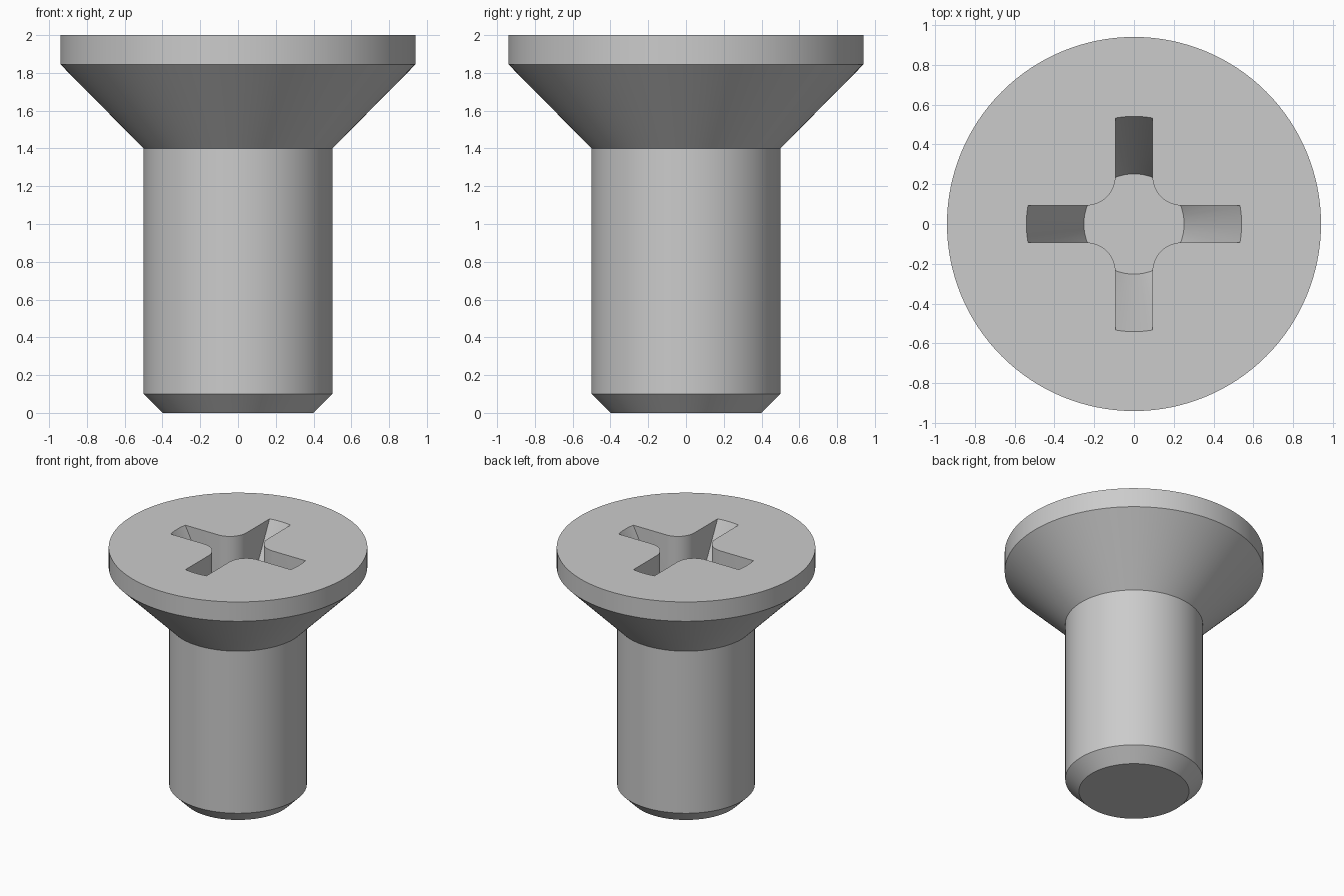
import bpy, bmesh, math

cube = bpy.data.objects.get("Cube")
if cube:
    bpy.data.objects.remove(cube, do_unlink=True)

SEGMENTS = 128
TOP, DEPTH = 2.0, 0.59            # head height and recess depth
R_RIM, R_FLOOR = 0.541, 0.252     # recess radius at the rim and at its floor
ARM, FILLET = 0.093, 0.147        # half width of a slot arm, inner corner radius

steel = bpy.data.materials.new("steel grey")
steel.use_nodes = True
colour = (0.6, 0.6, 0.6, 1)
steel.diffuse_color = colour
steel.node_tree.nodes["Principled BSDF"].inputs["Base Color"].default_value = colour


def stack(name, rings):
    """Closed solid from a list of equally sized rings of points, bottom to top."""
    bm = bmesh.new()
    loops = [[bm.verts.new(p) for p in ring] for ring in rings]
    n = len(loops[0])
    for low, high in zip(loops, loops[1:]):
        for i in range(n):
            j = (i + 1) % n
            bm.faces.new((low[i], low[j], high[j], high[i]))
    bm.faces.new(loops[0][::-1])
    bm.faces.new(loops[-1])
    bmesh.ops.recalc_face_normals(bm, faces=bm.faces)
    mesh = bpy.data.meshes.new(name)
    bm.to_mesh(mesh)
    bm.free()
    mesh.materials.append(steel)
    obj = bpy.data.objects.new(name, mesh)
    bpy.context.collection.objects.link(obj)
    return obj


def circle(r, z):
    angles = [2 * math.pi * i / SEGMENTS for i in range(SEGMENTS)]
    return [(r * math.cos(a), r * math.sin(a), z) for a in angles]


def cross(z):
    """Plus-shaped outline with rounded inner corners."""
    corner = [(0.8, ARM)]
    c = ARM + FILLET
    for i in range(13):
        a = math.radians(270 - 90 * i / 12)
        corner.append((c + FILLET * math.cos(a), c + FILLET * math.sin(a)))
    corner.append((ARM, 0.8))
    points = []
    for k in range(4):
        co, si = round(math.cos(k * math.pi / 2)), round(math.sin(k * math.pi / 2))
        points += [(x * co - y * si, x * si + y * co, z) for x, y in corner]
    return points


def boolean(target, tool, operation):
    mod = target.modifiers.new(operation.lower(), 'BOOLEAN')
    mod.operation, mod.object, mod.solver = operation, tool, 'EXACT'
    bpy.ops.object.select_all(action='DESELECT')
    target.select_set(True)
    bpy.context.view_layer.objects.active = target
    bpy.ops.object.modifier_apply(modifier=mod.name)
    bpy.data.objects.remove(tool, do_unlink=True)


# Turned body: chamfered tip, shank, countersunk cone, head rim
profile = [(0.4, 0), (0.5, 0.1), (0.5, 1.4), (0.94, 1.845), (0.94, TOP)]
screw = stack("countersunk_screw", [circle(r, z) for r, z in profile])

# Tapered cross recess: a cone trimmed by a plus-shaped prism
extra = 0.1
slope = (R_RIM - R_FLOOR) / DEPTH
recess = stack("recess_cutter", [circle(R_FLOOR, TOP - DEPTH),
                                 circle(R_RIM + slope * extra, TOP + extra)])
prism = stack("cross_cutter", [cross(TOP - DEPTH - 0.2), cross(TOP + 0.3)])
recess.hide_render = prism.hide_render = True
boolean(recess, prism, 'INTERSECT')
boolean(screw, recess, 'DIFFERENCE')

# Smooth round surfaces, crisp edges
bpy.ops.object.shade_smooth_by_angle(angle=math.radians(25))
